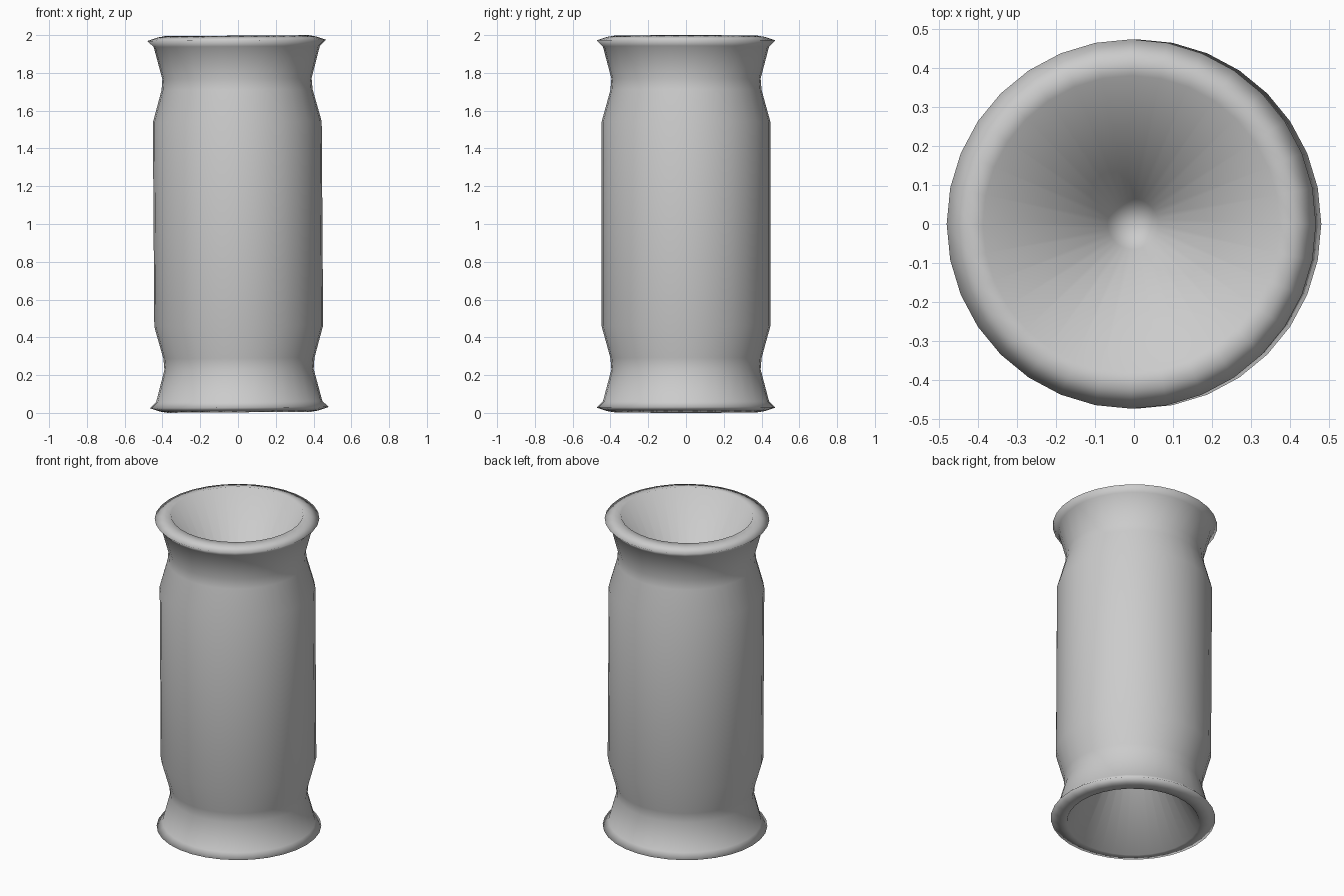
import bpy
import bmesh
from math import radians
from mathutils import Matrix, Vector

cube = bpy.data.objects.get("Cube")
if cube:
    bpy.data.objects.remove(cube, do_unlink=True)

SIDES = 32
HALF = 1.0

# Plain grey material
grey = bpy.data.materials.new("plain grey")
grey.use_nodes = True
colour = (0.6, 0.6, 0.6, 1.0)
grey.diffuse_color = colour
grey.node_tree.nodes["Principled BSDF"].inputs["Base Color"].default_value = colour

# Upper half profile as radius and height above the middle:
# body, neck, flare, pointed lip, rounded rim, then the deep conical hollow
upper = [
    (0.447, 0.54), (0.40, 0.71), (0.395, 0.77), (0.44, 0.94), (0.473, 0.972),
    (0.42, 0.99), (0.38, 0.997), (0.065, 0.40), (0.0, 0.34),
]
lower = [(r, -h) for r, h in reversed(upper)]
profile = lower + upper

# Lathe the profile around the upright axis
bm = bmesh.new()
verts = [bm.verts.new((r, 0, h)) for r, h in profile]
edges = [bm.edges.new(pair) for pair in zip(verts, verts[1:])]
bmesh.ops.spin(bm, geom=verts + edges, cent=(0, 0, 0), axis=(0, 0, 1),
               angle=radians(360), steps=SIDES, use_duplicate=False)
bmesh.ops.remove_doubles(bm, verts=bm.verts[:], dist=0.0005)
bmesh.ops.dissolve_degenerate(bm, edges=bm.edges[:], dist=0.0001)
bmesh.ops.recalc_face_normals(bm, faces=bm.faces[:])

# The piece leans very slightly to its right
lean = Matrix.Rotation(radians(-0.4), 4, 'Y')
bmesh.ops.transform(bm, matrix=Matrix.Translation(Vector((0, 0, HALF))) @ lean,
                    verts=bm.verts[:])
for face in bm.faces:
    face.smooth = True

mesh = bpy.data.meshes.new("flared_cylinder")
bm.to_mesh(mesh)
bm.free()
mesh.materials.append(grey)
body = bpy.data.objects.new("flared_cylinder", mesh)
bpy.context.collection.objects.link(body)
